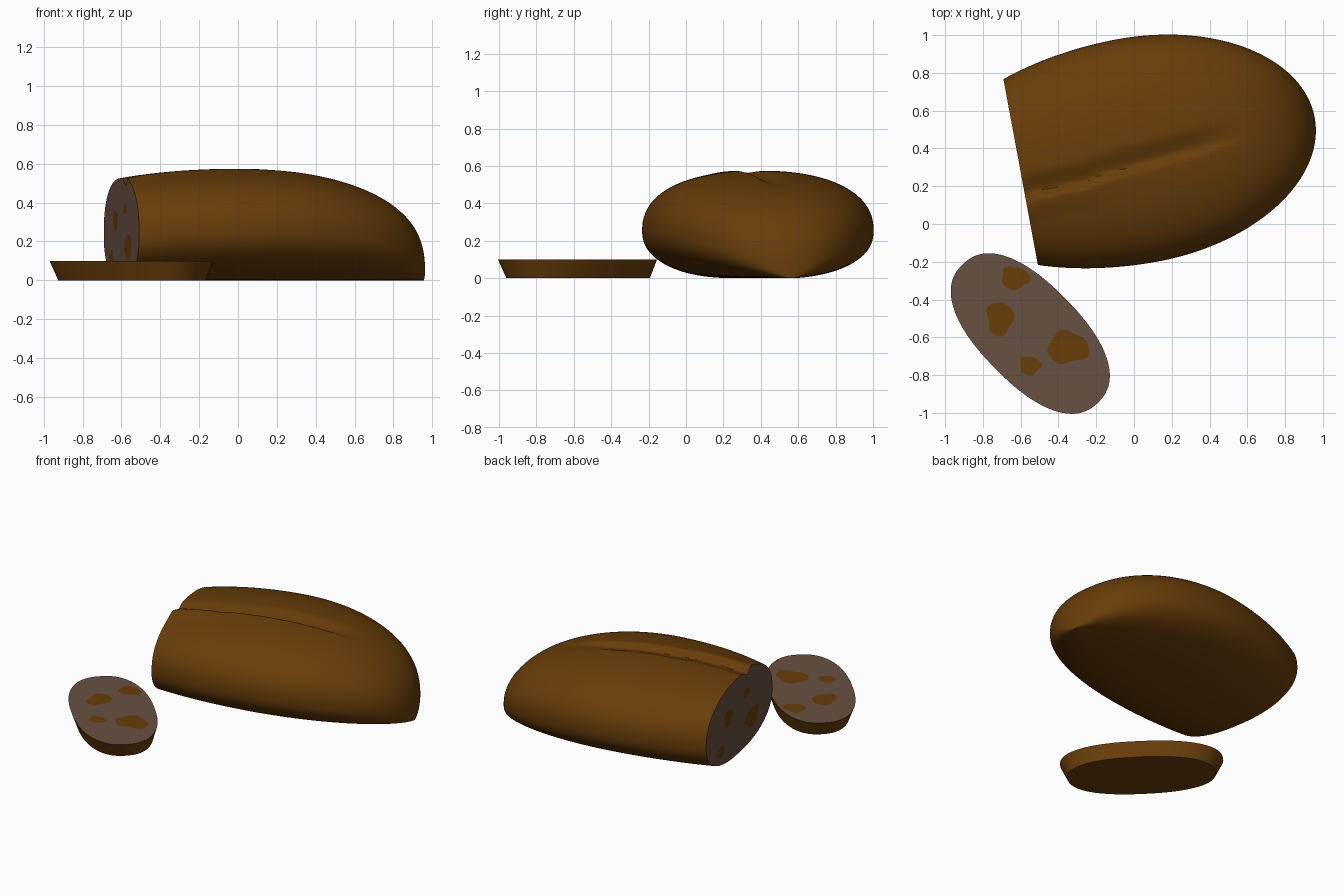
import bpy, bmesh, math, random
from mathutils import Matrix

random.seed(4)
cube = bpy.data.objects.get("Cube")
if cube:
    bpy.data.objects.remove(cube, do_unlink=True)


def material(name, rgb):
    mat = bpy.data.materials.new(name)
    mat.use_nodes = True
    mat.diffuse_color = (*rgb, 1)
    mat.node_tree.nodes["Principled BSDF"].inputs["Base Color"].default_value = (*rgb, 1)
    return mat


crust = material("brown crust", (0.14, 0.047, 0.003))
crumb = material("grey brown crumb", (0.138, 0.082, 0.056))


def finish(name, bm, mats, matrix):
    mesh = bpy.data.meshes.new(name)
    bm.to_mesh(mesh)
    bm.free()
    for mat in mats:
        mesh.materials.append(mat)
    mesh.shade_smooth()
    mesh.set_sharp_from_angle(angle=math.radians(38))
    obj = bpy.data.objects.new(name, mesh)
    obj.matrix_world = matrix
    bpy.context.collection.objects.link(obj)
    return obj


def loft(name, rings, matrix):
    """Skin closed rings; the first cap shows the crumb."""
    bm = bmesh.new()
    loops = [[bm.verts.new(p) for p in ring] for ring in rings]
    for a, b in zip(loops, loops[1:]):
        for i in range(len(a)):
            j = (i + 1) % len(a)
            bm.faces.new((a[i], a[j], b[j], b[i]))
    bm.faces.new(loops[0]).material_index = 1
    bm.faces.new(loops[-1])
    bmesh.ops.recalc_face_normals(bm, faces=bm.faces)
    return finish(name, bm, (crust, crumb), matrix)


def oval(count, power):
    """Points of a unit superellipse."""
    for i in range(count):
        t = 2 * math.pi * i / count
        c, s = math.cos(t), math.sin(t)
        yield (math.copysign(abs(c) ** (2 / power), c),
               math.copysign(abs(s) ** (2 / power), s))


# Loaf: local x runs from the cut to the rounded end
CENTRE, REAR, LENGTH = 0.63, 1.15, 0.953
WIDTH, HEIGHT = 0.598, 0.575


def smooth(t):
    t = max(0, min(1, t))
    return t * t * (3 - 2 * t)


def split(u, w):
    """Height change of the torn split along the top: raised lip, then a soft trough."""
    fade = smooth((1.25 - u) / 0.4)
    rough = 1 - smooth(u / 0.8)
    line = -0.16 + 0.09 * u + rough * (0.01 * math.sin(15 * u) + 0.005 * math.sin(34 * u))
    d = w - line
    lip = 0.012 * rough * smooth((d + 0.14) / 0.12) * (1 - smooth(d / 0.03))
    trough = 0.032 * smooth((d + 0.015) / 0.045) * (1 - smooth((d - 0.03) / 0.12))
    return fade * (lip - trough)


def loaf_ring(u):
    if u < CENTRE:
        k = 1 - ((u - CENTRE) / REAR) ** 2
        half, height = WIDTH * k ** 0.5, HEIGHT * k ** 0.25
    else:
        k = 1 - ((u - CENTRE) / LENGTH) ** 2
        half, height = WIDTH * k ** 0.5, HEIGHT * k ** 0.36
    belly = 0.455 * height
    ring = []
    for c, s in oval(300, 2.3):
        w = half * c
        z = belly + s * (height - belly if s > 0 else belly)
        ring.append((u, w, z + (split(u, w) if s > 0.3 else 0)))
    return ring


straight = [CENTRE * i / 40 for i in range(40)]
rounded = [CENTRE + LENGTH * math.sin(math.pi / 2 * i / 50) for i in range(50)]
loaf_place = Matrix.Translation((-0.6, 0.275, 0)) @ Matrix.Rotation(math.radians(10.5), 4, 'Z')
loft("loaf", [loaf_ring(u) for u in straight + rounded + [CENTRE + LENGTH * 0.9999]], loaf_place)

# Fallen slice: bevelled oval slab lying flat
slice_place = Matrix.Translation((-0.549, -0.58, 0)) @ Matrix.Rotation(math.radians(-45.5), 4, 'Z')
slab = list(oval(96, 2.35))
loft("slice", [[(0.512 * x, 0.262 * y, 0.1) for x, y in slab],
               [(0.465 * x, 0.232 * y + 0.005, 0) for x, y in slab]], slice_place)


# Crust-coloured patches on both crumb faces
def patch(name, size, matrix):
    bm = bmesh.new()
    phase = random.uniform(0, 6)
    rim = []
    for i in range(28):
        t = 2 * math.pi * i / 28
        r = 0.5 * (1 + 0.1 * math.sin(3 * t + phase) + 0.06 * math.sin(5 * t + 2 * phase))
        rim.append(bm.verts.new((size[0] * r * math.cos(t), size[1] * r * math.sin(t), 0)))
    bm.faces.new(rim)
    return finish(name, bm, (crust,), matrix)


for i, (x, y, sx, sy) in enumerate([(-0.63, -0.285, 0.15, 0.12), (-0.71, -0.5, 0.14, 0.18),
                                    (-0.35, -0.655, 0.22, 0.17), (-0.55, -0.75, 0.11, 0.1)]):
    patch(f"slice_patch_{i + 1}", (sx, sy), Matrix.Translation((x, y, 0.1012)))

upright = Matrix(((0, 0, -1, 0), (-1, 0, 0, 0), (0, 1, 0, 0), (0, 0, 0, 1)))
for i, (w, z, sw, sz) in enumerate([(0.165, 0.31, 0.13, 0.11), (-0.11, 0.37, 0.1, 0.06),
                                    (-0.19, 0.17, 0.2, 0.14), (0.28, 0.12, 0.12, 0.08)]):
    patch(f"loaf_patch_{i + 1}", (sw, sz),
          loaf_place @ Matrix.Translation((-0.0012, w, z)) @ upright)
